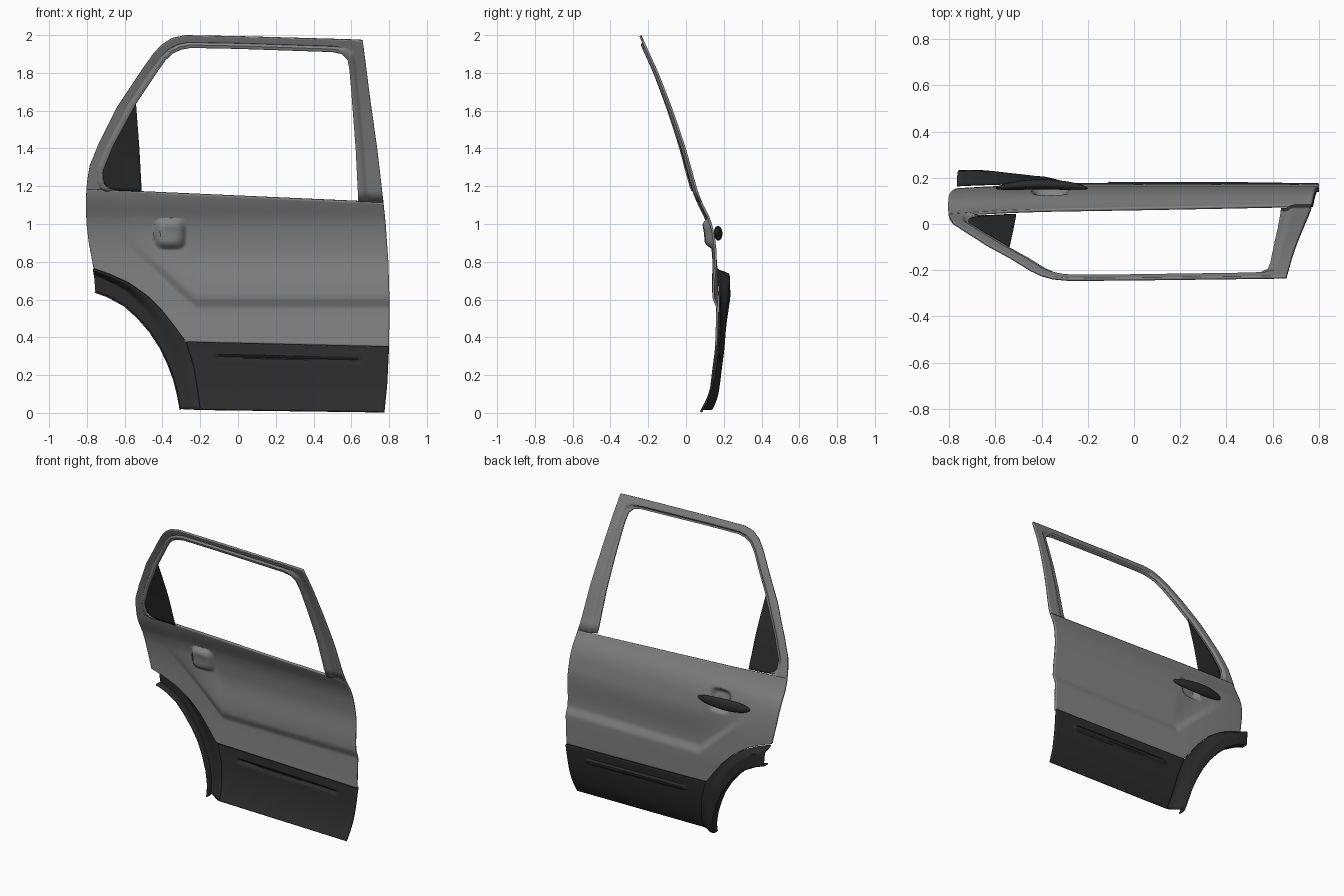
import bpy, bmesh, math

cube = bpy.data.objects.get("Cube")
if cube:
    bpy.data.objects.remove(cube, do_unlink=True)


def material(name, value):
    mat = bpy.data.materials.new(name)
    mat.use_nodes = True
    colour = (value, value, value, 1)
    mat.diffuse_color = colour
    node = mat.node_tree.nodes["Principled BSDF"]
    node.inputs["Base Color"].default_value = colour
    node.inputs["Roughness"].default_value = 0.5
    return mat


PAINT = material("grey_paint", 0.23)
PLASTIC = material("dark_plastic", 0.025)


def interp(points, k):
    """Piecewise linear lookup in (key, value) pairs sorted by key."""
    if k <= points[0][0]:
        return points[0][1]
    for (a, va), (b, vb) in zip(points, points[1:]):
        if k <= b:
            return va + (vb - va) * (k - a) / (b - a)
    return points[-1][1]


def smooth(t):
    t = min(max(t, 0), 1)
    return t * t * (3 - 2 * t)


def mix(a, b, t):
    return a + (b - a) * t


# Side profile of the door skin as (z, y)
PROFILE = [(-0.1, 0.02), (0, 0.07), (0.05, 0.1), (0.1, 0.12), (0.2, 0.145), (0.35, 0.166),
           (0.55, 0.173), (0.8, 0.167), (0.9, 0.158), (1.0, 0.14), (1.08, 0.105),
           (1.13, 0.075), (1.2, 0.055), (1.4, 0), (1.6, -0.068), (1.8, -0.145),
           (1.93, -0.205), (2.0, -0.236), (2.1, -0.28)]
HANDLE_X, HANDLE_Z = -0.36, 0.95


def skin(x, z):
    """Depth of the pressed skin, with the crease and the handle dish."""
    y = sum(interp(PROFILE, z + d * 0.02) for d in range(-2, 3)) / 5
    run = max(0, -x - 0.22)
    crease = 0.585 + 0.9 * run
    dip = smooth((z - crease + 0.035) / 0.07) * (1 - smooth((z - crease - 0.04) / 0.25))
    y -= 0.02 * dip * (1 - smooth(run / 0.5))
    y -= 0.015 * max(0, (-x - 0.3) / 0.5) ** 2
    r = (((x - HANDLE_X) / 0.085) ** 4 + ((z - HANDLE_Z) / 0.085) ** 4) ** 0.25
    return y - 0.038 * smooth((1 - r) / 0.5)


def sheet(name, rows, mat, thickness=0.012):
    """Mesh a grid of points as an outward-facing pressed sheet."""
    bm = bmesh.new()
    grid = [[bm.verts.new(p) for p in row] for row in rows]
    for low, high in zip(grid, grid[1:]):
        for i in range(len(low) - 1):
            bm.faces.new((low[i], low[i + 1], high[i + 1], high[i]))
    bmesh.ops.remove_doubles(bm, verts=bm.verts, dist=0.0001)
    bm.normal_update()
    if sum(f.normal.y * f.calc_area() for f in bm.faces) < 0:
        bmesh.ops.reverse_faces(bm, faces=bm.faces)
    mesh = bpy.data.meshes.new(name)
    bm.to_mesh(mesh)
    bm.free()
    obj = bpy.data.objects.new(name, mesh)
    bpy.context.collection.objects.link(obj)
    mesh.materials.append(mat)
    solid = obj.modifiers.new("thickness", "SOLIDIFY")
    solid.thickness, solid.offset = thickness, -1
    shade(obj)
    return obj


def shade(obj):
    bpy.ops.object.select_all(action="DESELECT")
    obj.select_set(True)
    bpy.context.view_layer.objects.active = obj
    bpy.ops.object.shade_smooth_by_angle(angle=math.radians(35))


def panel(left, right, bottom, top, columns, count, depth):
    """Grid between side edges x(z) and end edges z(s)."""
    rows = []
    for j in range(count + 1):
        row = []
        for i in range(columns + 1):
            s = i / columns
            z = mix(interp(bottom, s), interp(top, s), j / count)
            x = mix(interp(left, z), interp(right, z), s)
            row.append((x, depth(x, z), z))
        rows.append(row)
    return rows


def resample(points, steps):
    """Subdivide every segment of a polyline."""
    out = [tuple(mix(a, b, k / steps) for a, b in zip(p, q))
           for p, q in zip(points, points[1:]) for k in range(steps)]
    return out + [points[-1]]


# Door edges and wheel arch curves
LEFT = [(0.765, -0.765), (0.9, -0.79), (1.0, -0.802), (1.1, -0.806), (1.2, -0.802)]
RIGHT = [(0, 0.775), (0.15, 0.79), (0.35, 0.8), (0.6, 0.802), (0.8, 0.796), (1.0, 0.782), (1.117, 0.77)]
ARCH_OUTER = [(-0.765, 0.765), (-0.68, 0.735), (-0.58, 0.69), (-0.48, 0.62), (-0.4, 0.54),
              (-0.33, 0.45), (-0.275, 0.375), (-0.235, 0.25), (-0.215, 0.13), (-0.2, 0.015)]
ARCH_INNER = [(-0.755, 0.64), (-0.69, 0.617), (-0.6, 0.568), (-0.53, 0.505), (-0.465, 0.43),
              (-0.41, 0.345), (-0.37, 0.26), (-0.34, 0.18), (-0.32, 0.1), (-0.305, 0.02)]

# Main painted door skin
lower_edge = [((x - interp(LEFT, z)) / (interp(RIGHT, z) - interp(LEFT, z)), z)
              for x, z in ARCH_OUTER[:7]] + [(1, 0.35)]
sheet("door_skin", panel(LEFT, RIGHT, lower_edge, [(0, 1.187), (1, 1.117)], 130, 80, skin), PAINT)

# Window frame swept between paired outer and inner outlines
OUTER = [(-0.802, 1.187), (-0.801, 1.2), (-0.797, 1.24), (-0.785, 1.31), (-0.74, 1.42),
         (-0.64, 1.62), (-0.5, 1.83), (-0.45, 1.9), (-0.405, 1.95), (-0.35, 1.985), (-0.28, 2.0),
         (0, 1.995), (0.5, 1.981), (0.6, 1.978), (0.66, 1.975), (0.675, 1.86), (0.695, 1.7),
         (0.737, 1.4), (0.77, 1.117)]
INNER = [(-0.65, 1.18), (-0.69, 1.192), (-0.713, 1.22), (-0.717, 1.28), (-0.66, 1.42),
         (-0.54, 1.64), (-0.42, 1.82), (-0.385, 1.87), (-0.345, 1.908), (-0.3, 1.928), (-0.25, 1.937),
         (0, 1.932), (0.5, 1.915), (0.55, 1.905), (0.58, 1.875), (0.59, 1.82), (0.6, 1.7),
         (0.623, 1.4), (0.637, 1.122)]
frame_rows = []
for (ox, oz), (ix, iz) in zip(resample(OUTER, 5), resample(INNER, 5)):
    row = []
    for k in range(13):
        t = k / 12
        x, z = mix(ox, ix, t), mix(oz, iz, t)
        row.append((x, skin(x, z) - 0.014 * smooth((t - 0.6) / 0.25), z))
    frame_rows.append(row)
sheet("window_frame", frame_rows, PAINT)

# Fixed quarter window
sheet("quarter_window",
      panel([(1.175, -0.65)] + [(z, x) for x, z in INNER[1:6]],
            [(1.175, -0.51), (1.4, -0.522), (1.64, -0.54)],
            [(0, 1.178), (1, 1.172)], [(0, 1.64), (1, 1.64)], 10, 24,
            lambda x, z: skin(x, z) - 0.016), PLASTIC, 0.004)


# Lower cladding with its raised rib
def cladding_depth(x, z):
    along = max(0, abs(x - 0.265) - 0.37)
    across = z - 0.285 + 0.025 * (x - 0.265)
    reach = math.hypot(along, across)
    return skin(x, z) + 0.012 + 0.012 * (1 - smooth((reach - 0.006) / 0.016))


sheet("lower_cladding",
      panel(sorted((z, x) for x, z in ARCH_OUTER[6:]), RIGHT,
            [(0, 0.015), (1, 0.002)], [(0, 0.375), (1, 0.35)], 80, 50, cladding_depth), PLASTIC)

# Wheel arch flare with a return lip
flare_rows = []
outer, inner = resample(ARCH_OUTER, 5), resample(ARCH_INNER, 5)
for j, ((ox, oz), (ix, iz)) in enumerate(zip(outer, inner)):
    width = mix(0.25, 0.95, smooth(j / len(outer) / 0.75))
    row = []
    for k in range(15):
        t = k / 14
        x, z = mix(ox, ix, t), mix(oz, iz, t)
        rise = 0.04 + 0.035 * smooth((-x - 0.4) / 0.35) + 0.02 * smooth((0.25 - z) / 0.25)
        row.append((x, skin(x, z) + mix(0.012, rise, smooth(t / width)), z))
    x, y, z = row[-1]
    row += [(x - 0.004, y - d, z - 0.004) for d in (0.008, 0.03, 0.05)]
    flare_rows.append(row)
sheet("wheel_arch_flare", flare_rows, PLASTIC, 0.008)

# Pull handle bridging the dish
bpy.ops.mesh.primitive_uv_sphere_add(segments=32, ring_count=24, radius=1)
handle = bpy.context.object
handle.name = "door_handle"
for v in handle.data.vertices:
    x, y, z = v.co
    v.co = (HANDLE_X - 0.04 + 0.2 * x,
            0.171 + 0.022 * y - 0.016 * x * x,
            HANDLE_Z + 0.038 * z * (1 - 0.15 * x) - 0.006 * x)
handle.data.materials.append(PLASTIC)
shade(handle)
